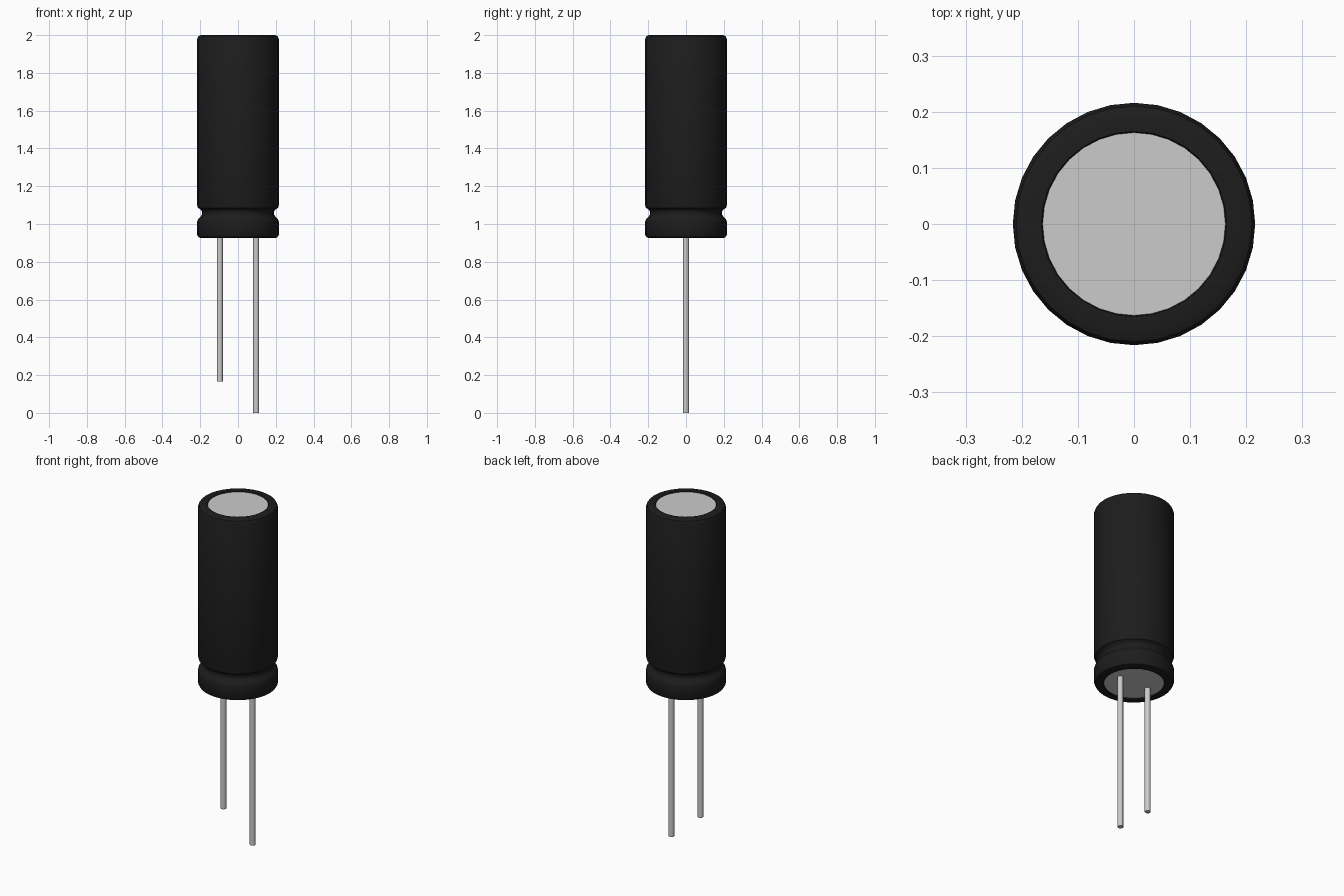
import bpy, bmesh, math

if "Cube" in bpy.data.objects:
    bpy.data.objects.remove(bpy.data.objects["Cube"])


def lathe(name, profile, sides, color=None, smooth=True):
    """Spin an (r, z) profile about the z axis; r = 0 ends close the shape."""
    bm = bmesh.new()
    rings = []
    for r, z in profile:
        if r == 0:
            rings.append([bm.verts.new((0, 0, z))] * sides)
        else:
            rings.append([bm.verts.new((r * math.cos(math.tau * i / sides),
                                        r * math.sin(math.tau * i / sides), z))
                          for i in range(sides)])
    for a, b in zip(rings, rings[1:]):
        for i in range(sides):
            j = (i + 1) % sides
            bm.faces.new(list(dict.fromkeys((a[i], a[j], b[j], b[i]))))
    mesh = bpy.data.meshes.new(name)
    bm.to_mesh(mesh)
    bm.free()
    obj = bpy.data.objects.new(name, mesh)
    bpy.context.collection.objects.link(obj)
    if color:
        mat = bpy.data.materials.new(name + "_color")
        mat.diffuse_color = color
        mat.use_nodes = True
        mat.node_tree.nodes["Principled BSDF"].inputs["Base Color"].default_value = mat.diffuse_color
        mesh.materials.append(mat)
    if smooth:
        bpy.ops.object.select_all(action='DESELECT')
        obj.select_set(True)
        bpy.context.view_layer.objects.active = obj
        bpy.ops.object.shade_smooth_by_angle(angle=math.radians(40))
    return obj


# black shrink sleeve with rolled lips and crimp groove
lathe("sleeve", [
    (0.162, 0.932), (0.165, 0.925), (0.195, 0.925), (0.209, 0.93), (0.216, 0.943),
    (0.216, 1.012), (0.212, 1.025), (0.198, 1.038), (0.191, 1.05),
    (0.191, 1.067), (0.198, 1.077), (0.212, 1.085), (0.216, 1.098),
    (0.216, 1.98), (0.21, 1.994), (0.196, 2.0), (0.165, 2.0), (0.162, 1.993),
], 32, (0.012, 0.012, 0.012, 1))

# metal can showing through both ends of the sleeve
lathe("can", [(0, 0.931), (0.163, 0.931), (0.163, 1.995), (0, 1.995)], 32)

# wire leads, one shorter than the other
for name, x, bottom in (("short_lead", -0.096, 0.165), ("long_lead", 0.096, 0.0)):
    lead = lathe(name, [(0, bottom), (0.016, bottom), (0.016, 0.935), (0, 0.935)], 12)
    lead.location.x = x
